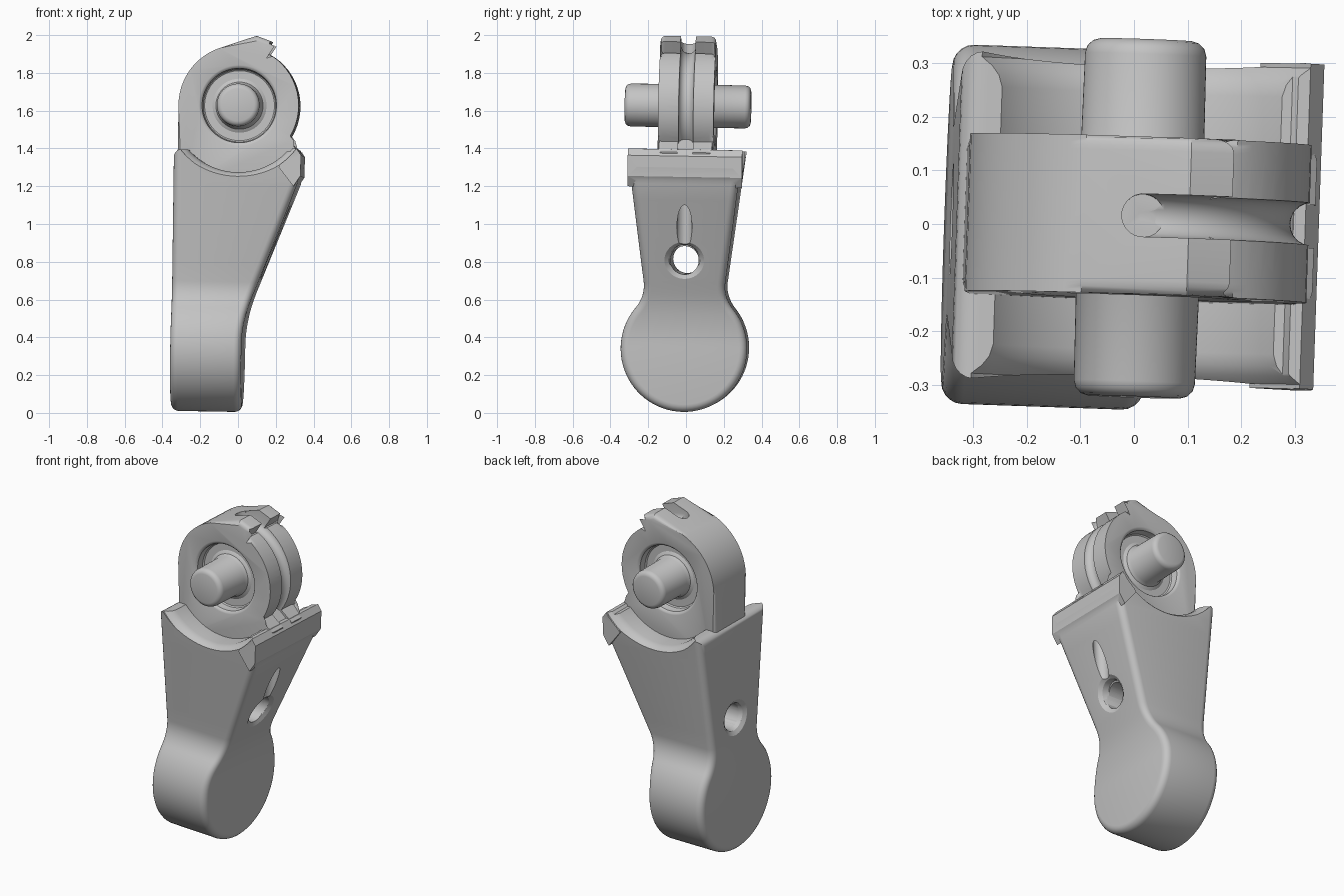
import bpy, bmesh
from math import sin, cos, pi, radians
from mathutils import Matrix, Vector

old = bpy.data.objects.get("Cube")
if old:
    bpy.data.objects.remove(old, do_unlink=True)

grey = bpy.data.materials.new("plain_grey")
grey.use_nodes = True
GREY = (0.55, 0.55, 0.55, 1)
grey.diffuse_color = GREY
grey.node_tree.nodes["Principled BSDF"].inputs["Base Color"].default_value = GREY

AXLE_Z = 1.625
AXLE = Matrix.Translation((0, 0, AXLE_Z))


def finish(name, bm):
    bmesh.ops.recalc_face_normals(bm, faces=bm.faces)
    me = bpy.data.meshes.new(name)
    bm.to_mesh(me)
    bm.free()
    me.materials.append(grey)
    ob = bpy.data.objects.new(name, me)
    bpy.context.collection.objects.link(ob)
    return ob


def skin(bm, rings, closed=False):
    """Join equal rings of points with quads and cap both ends."""
    rows = [[bm.verts.new(p) for p in ring] for ring in rings]
    n = len(rows[0])
    for a, b in zip(rows, rows[1:]):
        for i in range(n):
            j = (i + 1) % n
            bm.faces.new((a[i], a[j], b[j], b[i]))
    return rows


def loft(name, rings):
    bm = bmesh.new()
    rows = skin(bm, rings)
    bm.faces.new(rows[0])
    bm.faces.new(rows[-1])
    return finish(name, bm)


def lathe(name, profile, matrix=AXLE, n=72):
    """Turn (radius, y) points around the y axis."""
    return loft(name, [[matrix @ Vector((r * cos(2 * pi * i / n), y, r * sin(2 * pi * i / n)))
                        for i in range(n)] for r, y in profile])


def prism(name, outline, half, fillet=0):
    """Extrude an xz outline across y and round the rim of both sides."""
    bm = bmesh.new()
    rows = skin(bm, [[(x, y, z) for x, z in outline] for y in (-half, half)])
    caps = [bm.faces.new(r) for r in rows]
    if fillet:
        rim = [e for f in caps for e in f.edges]
        bmesh.ops.bevel(bm, geom=rim, offset=fillet, segments=4, profile=0.5,
                        affect='EDGES', clamp_overlap=False)
    return finish(name, bm)


def boolean(ob, tool, op='DIFFERENCE', keep=False):
    tool.hide_render = True
    mod = ob.modifiers.new("cut", 'BOOLEAN')
    mod.operation, mod.object, mod.solver = op, tool, 'EXACT'
    dg = bpy.context.evaluated_depsgraph_get()
    me = bpy.data.meshes.new_from_object(ob.evaluated_get(dg))
    ob.modifiers.clear()
    ob.data = me
    if not keep:
        bpy.data.objects.remove(tool, do_unlink=True)


def bezier(a, b, c, n=10):
    a, b, c = Vector(a), Vector(b), Vector(c)
    return [a * (1 - t) ** 2 + b * 2 * t * (1 - t) + c * t * t
            for t in (i / n for i in range(n + 1))]


# Body: round foot, narrow neck, flared top, with a sloping right side
LEFT = -0.337
slope = bezier((0.04, 0.36), (0.04, 0.487), (0.095, 0.63), 16)


def right_side(z):
    if z <= slope[0].y:
        return slope[0].x
    for a, b in zip(slope, slope[1:]):
        if z <= b.y:
            return a.x + (b.x - a.x) * (z - a.y) / (b.y - a.y)
    return 0.095 + 0.384 * (min(z, 1.26) - 0.63)


foot = [Vector((0.335 * sin(t), 0.34 - 0.335 * cos(t)))
        for t in (radians(129 * i / 28) for i in range(28))]
half = foot + bezier((0.26, 0.551), (0.208, 0.615), (0.216, 0.69))
half += [Vector((0.216 + 0.089 * t / 8, 0.69 + 0.695 * t / 8)) for t in range(1, 9)]
outline = half + [Vector((-p.x, p.y)) for p in reversed(half[1:])]
count = len(outline)


def inset(d):
    pts = []
    for i, p in enumerate(outline):
        u = (p - outline[i - 1]).normalized()
        v = (outline[(i + 1) % count] - p).normalized()
        m = (Vector((-u.y, u.x)) + Vector((-v.y, v.x))).normalized()
        pts.append(p + m * d / max(0.5, m.dot(Vector((-u.y, u.x)))))
    return pts


FILLET = 0.04
rings = []
turns = [radians(18 * k) for k in range(6)]
for t in turns:
    rings.append([(LEFT + FILLET * (1 - cos(t)), p.x, p.y) for p in inset(FILLET * (1 - sin(t)))])
for t in reversed(turns):
    rings.append([(right_side(p.y) - FILLET * (1 - cos(t)), p.x, p.y)
                  for p in inset(FILLET * (1 - sin(t)))])
bm = bmesh.new()
rows = skin(bm, rings)
for row in (rows[0], rows[-1]):
    for i in range(len(half) - 1):
        quad = [row[i], row[i + 1], row[-i - 1], row[-i]] if i else [row[0], row[1], row[-1]]
        bm.faces.new(quad)
body = finish("lever_body", bm)

# Flat lip along the upper right edge
lip = prism("lip", [(0.22, 1.3), (0.29, 1.4), (0.312, 1.4), (0.338, 1.365),
                    (0.336, 1.255), (0.3, 1.2)], 0.303)
boolean(body, lip, 'UNION')

# Round hollows on both sides of the head
for s in (-1, 1):
    boolean(body, lathe("hollow", [(0.355, s * 0.12), (0.355, s * 0.24), (0.36, s * 0.262),
                                   (0.37, s * 0.28), (0.385, s * 0.295), (0.385, s * 0.4)]))

# Cross hole with softened mouths
to_x = Matrix.Rotation(radians(-90), 4, 'Z')
mouth = [(0.07, -0.05), (0.075, -0.035), (0.083, -0.015), (0.108, 0.002), (0.108, 0.05)]
boolean(body, lathe("hole", [(0.075, -0.6), (0.075, 0.6)], Matrix.Translation((0, 0, 0.81)) @ to_x))
boolean(body, lathe("mouth", mouth, Matrix.Translation((0.164, 0, 0.81))
                    @ Matrix.Rotation(radians(21), 4, 'Y') @ to_x))
boolean(body, lathe("mouth", mouth, Matrix.Translation((LEFT, 0, 0.81)) @ to_x.inverted()))

# Head: housing, hook and wheel rim in one outline


def arc(r, a, b, step=6):
    n = max(1, round(abs(b - a) / step))
    angles = [radians(a + (b - a) * i / n) for i in range(n + 1)]
    return [(r * cos(t), AXLE_Z + r * sin(t)) for t in angles]


head = prism("wheel_head",
             [(-0.322, 1.15)] + arc(0.322, 180, 110)
             + [(0.085, 1.996), (0.165, 1.967), (0.124, 1.9)]
             + arc(0.315, 63, -36)
             + [(0.33, 1.385), (0.3, 1.25), (0.2, 1.15)], 0.147, 0.026)

# Wire groove around the wheel and through the hook
section = [(0.46, 0.04)] + [(0.32 - 0.04 * sin(t), 0.04 * cos(t))
                            for t in (radians(18 * i) for i in range(11))] + [(0.46, -0.04)]
boolean(head, loft("groove", [[(r * cos(t), y, AXLE_Z + r * sin(t)) for r, y in section]
                              for t in (radians(91 - 3 * i) for i in range(44))]))
to_z = Matrix.Rotation(radians(90), 4, 'X')
boolean(head, lathe("slot_end", [(0.04, -0.1), (0.04, 0.1)],
                    Matrix.Translation((0.0, 0, 2.006)) @ to_z, 32))

# Sunken ring on each face of the wheel
for s in (-1, 1):
    boolean(head, lathe("recess", [(0.185, s * 0.09), (0.192, s * 0.096), (0.195, s * 0.11),
                                   (0.197, s * 0.135), (0.205, s * 0.144), (0.22, s * 0.149),
                                   (0.22, s * 0.2)]))

# Wire hole running down from the groove to the sloping side
wire = lathe("wire_hole", [(0.04, -0.3), (0.04, 0.24)],
             Matrix.Translation((0.24, 0, 1.15)) @ Matrix.Rotation(radians(3), 4, 'Y') @ to_z, 32)
boolean(body, wire, keep=True)
boolean(head, wire)

# Axle with rounded ends and a soft root at the wheel
side = [(0.15, 0.085), (0.14, 0.092), (0.125, 0.1), (0.115, 0.12), (0.113, 0.305),
        (0.109, 0.319), (0.099, 0.329), (0.086, 0.333)]
axle = lathe("axle", [(r, -y) for r, y in reversed(side)] + side)

# Slight lean of the whole lever, and smooth shading
lean = (Matrix.Translation((0, 0, 1)) @ Matrix.Rotation(radians(-2), 4, 'Z')
        @ Matrix.Rotation(radians(1), 4, 'Y') @ Matrix.Rotation(radians(-1), 4, 'X')
        @ Matrix.Translation((0, 0, -1)))
for ob in (body, head, axle):
    ob.data.transform(lean)
    ob.data.shade_smooth()
    ob.data.set_sharp_from_angle(angle=radians(30))
